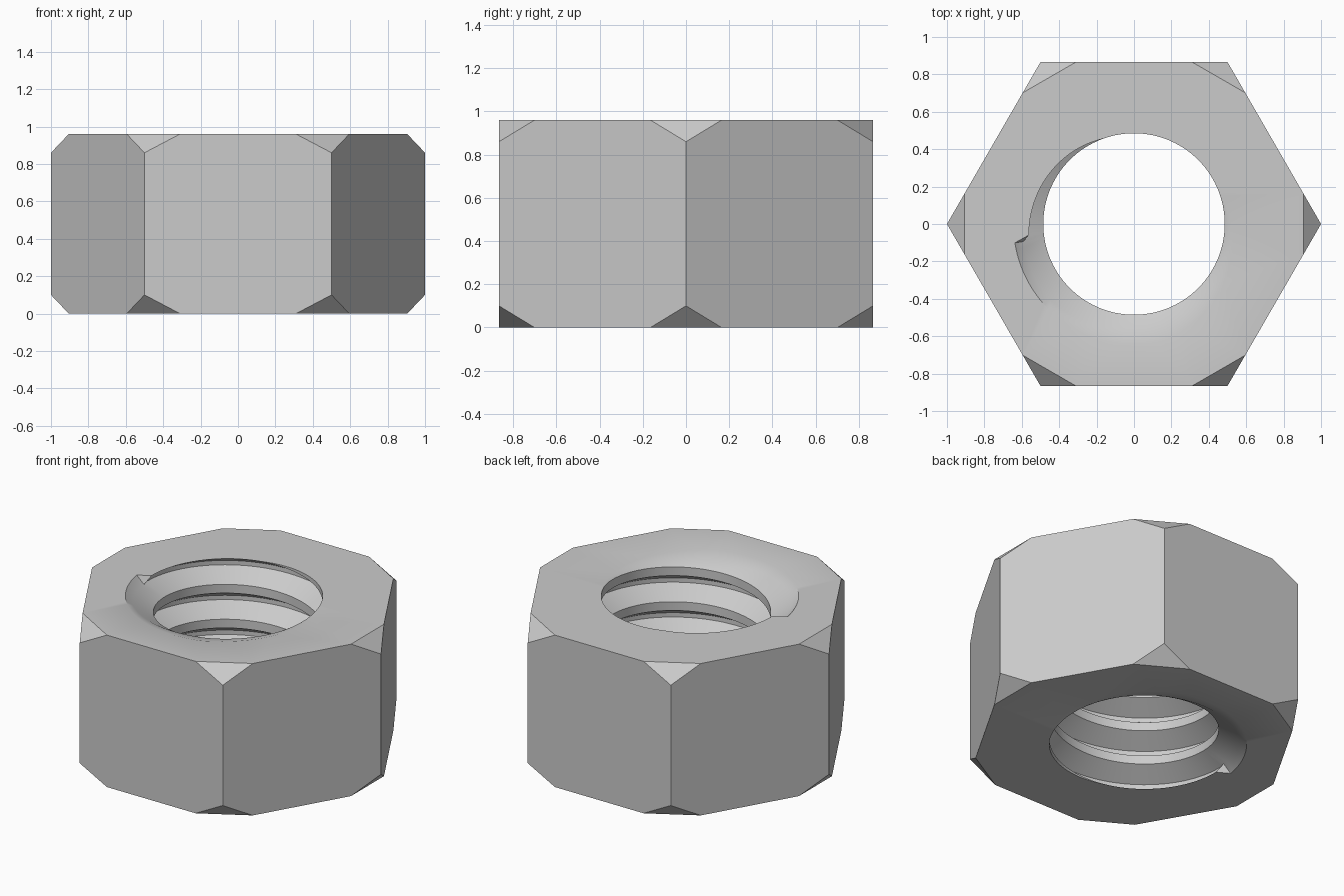
import bpy, bmesh, math
from mathutils import Vector

cube = bpy.data.objects.get("Cube")
if cube:
    bpy.data.objects.remove(cube, do_unlink=True)

HEIGHT = 0.96
CHAMFER = 0.1
TURNS = 4.36
PITCH = HEIGHT / TURNS
CREST, ROOT, FLARE = 0.485, 0.604, 0.645
CREST_HALF, FLANK = 0.125, 0.3125    # as parts of the pitch
CREST_ANGLE = 65                     # angle where the crest meets the top face
MIRROR = 2 * CREST_ANGLE - 360 * TURNS
FLARE_SLOPE = 1.5
COLUMNS = 120


def thread_radius(deg, z):
    """Trapezoid thread profile at one angle and height."""
    u = ((z - HEIGHT) / PITCH - (deg - CREST_ANGLE) / 360) % 1
    t = (min(u, 1 - u) - CREST_HALF) / FLANK
    return CREST + (ROOT - CREST) * max(0, min(1, t))


def rim_radius(deg):
    """Run-out flare where the thread leaves the face."""
    t = (deg - 188) % 360
    fade = max(0, min(1, (192 - t) / 95))
    return CREST + (FLARE - CREST) * fade


def thread_column(deg):
    """Radius and height pairs from the bottom rim to the top rim."""
    low_r, high_r = thread_radius(deg, 0), thread_radius(deg, HEIGHT)
    low_rim = max(low_r, rim_radius(MIRROR - deg))
    high_rim = max(high_r, rim_radius(deg))
    low = (low_rim - low_r) / FLARE_SLOPE
    high = HEIGHT - (high_rim - high_r) / FLARE_SLOPE
    column = [(low_rim, 0)]
    flank_end = CREST_HALF + FLANK
    for turn in range(-8, 3):
        for f in (CREST_HALF, flank_end, 1 - flank_end, 1 - CREST_HALF):
            z = HEIGHT + PITCH * (turn + f + (deg - CREST_ANGLE) / 360)
            z = max(low, min(high, z))
            column.append((thread_radius(deg, z), z))
    column.append((high_rim, HEIGHT))
    return column


bm = bmesh.new()
cache = {}


def vert(co):
    key = tuple(round(c, 4) + 0.0 for c in co)
    if key not in cache:
        cache[key] = bm.verts.new(co)
    return cache[key]


def face(points):
    unique = list(dict.fromkeys(vert(p) for p in points))
    if len(unique) > 2 and not bm.faces.get(unique):
        bm.faces.new(unique)


# Threaded bore
grid = []
for i in range(COLUMNS + 1):
    deg = 360 * i / COLUMNS
    a = math.radians(deg)
    grid.append([(r * math.cos(a), r * math.sin(a), z) for r, z in thread_column(deg)])
for left, right in zip(grid, grid[1:]):
    for j in range(len(left) - 1):
        face((left[j], left[j + 1], right[j + 1], right[j]))

# Hexagonal sides with chamfered corners
corners = [Vector((math.cos(k * math.pi / 3), math.sin(k * math.pi / 3), 0)) for k in range(6)]
low, high, top = (Vector((0, 0, z)) for z in (CHAMFER, HEIGHT - CHAMFER, HEIGHT))
for k in range(6):
    before, here, after = corners[k - 1], corners[k], corners[(k + 1) % 6]
    a, b = here.lerp(after, 0.19), after.lerp(here, 0.19)
    back = here.lerp(before, 0.19)
    face((here + low, a, b, after + low, after + high, b + top, a + top, here + high))
    face((here + high, a + top, back + top))
    face((here + low, back, a))

# Flat end faces between the hexagon and the bore
bmesh.ops.remove_doubles(bm, verts=bm.verts[:], dist=0.0002)
for z in (0, HEIGHT):
    edges = [e for e in bm.edges if e.is_boundary
             and all(abs(v.co.z - z) < 0.0005 for v in e.verts)]
    bmesh.ops.triangle_fill(bm, edges=edges, use_beauty=True,
                            use_dissolve=False, normal=(0, 0, 1 if z else -1))
bmesh.ops.recalc_face_normals(bm, faces=bm.faces[:])

mesh = bpy.data.meshes.new("hex_nut")
bm.to_mesh(mesh)
bm.free()
nut = bpy.data.objects.new("hex_nut", mesh)
bpy.context.collection.objects.link(nut)

# Steel colour
steel = bpy.data.materials.new("light_grey_steel")
steel.use_nodes = True
steel.diffuse_color = (0.6, 0.6, 0.6, 1)
steel.node_tree.nodes["Principled BSDF"].inputs["Base Color"].default_value = (0.6, 0.6, 0.6, 1)
mesh.materials.append(steel)

bpy.ops.object.select_all(action='DESELECT')
nut.select_set(True)
bpy.context.view_layer.objects.active = nut
bpy.ops.object.shade_smooth_by_angle(angle=math.radians(32))
